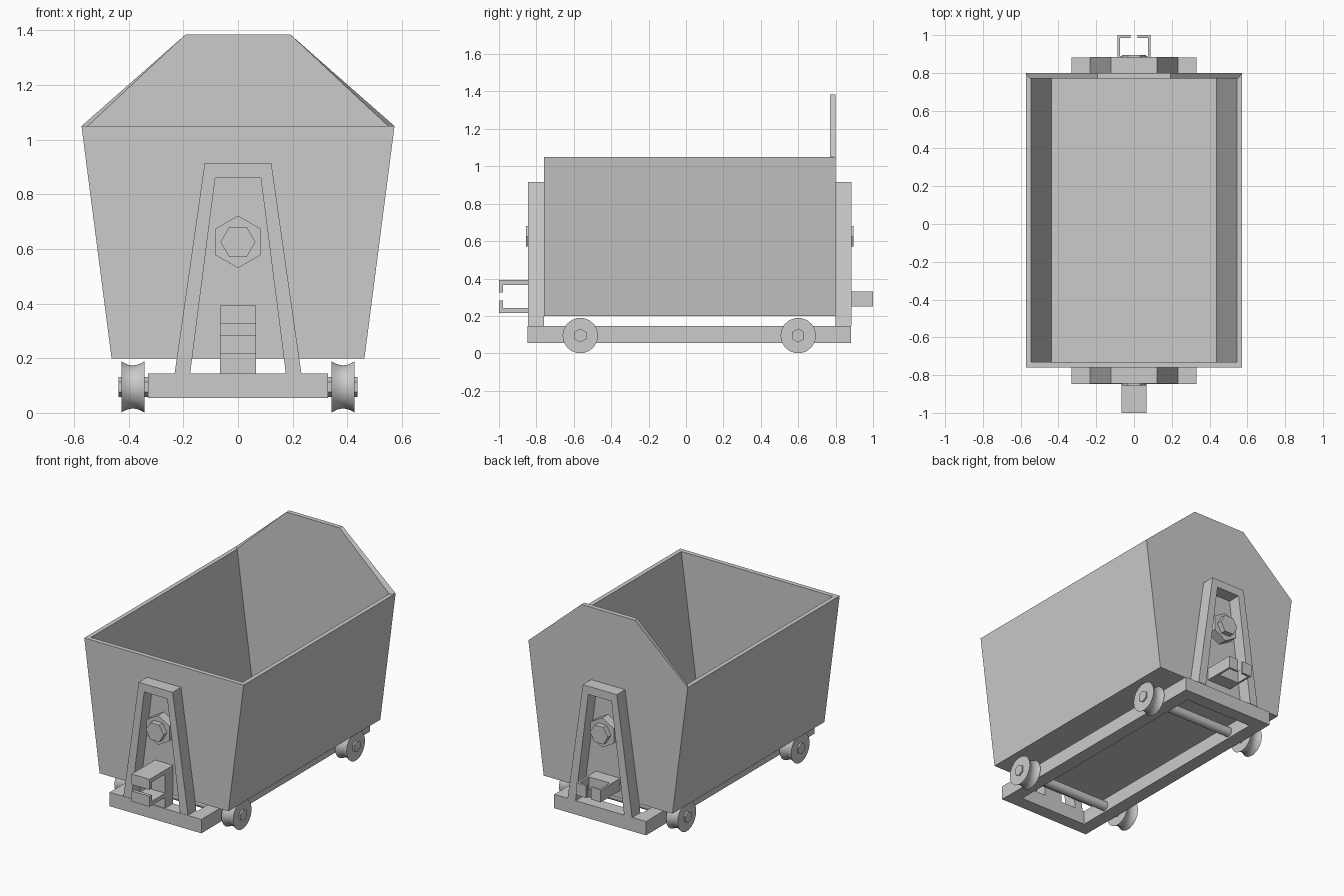
import bpy, bmesh, math
from mathutils import Vector

if "Cube" in bpy.data.objects:
    bpy.data.objects.remove(bpy.data.objects["Cube"])

steel = bpy.data.materials.new("plain grey steel")
steel.use_nodes = True
GREY = (0.6, 0.6, 0.6, 1)
steel.diffuse_color = GREY
steel.node_tree.nodes["Principled BSDF"].inputs["Base Color"].default_value = GREY


def finish(name, bm, smooth=False):
    bmesh.ops.recalc_face_normals(bm, faces=bm.faces)
    mesh = bpy.data.meshes.new(name)
    bm.to_mesh(mesh)
    bm.free()
    mesh.materials.append(steel)
    ob = bpy.data.objects.new(name, mesh)
    bpy.context.collection.objects.link(ob)
    if smooth:
        bpy.ops.object.select_all(action='DESELECT')
        ob.select_set(True)
        bpy.context.view_layer.objects.active = ob
        bpy.ops.object.shade_smooth_by_angle(angle=math.radians(40))
    return ob


def loft(name, rings, smooth=False, caps=True, closed=False):
    """Skin a series of equal-length rings of points."""
    bm = bmesh.new()
    loops = [[bm.verts.new(p) for p in ring] for ring in rings]
    pairs = list(zip(loops, loops[1:]))
    if closed:
        pairs.append((loops[-1], loops[0]))
    for a, b in pairs:
        n = len(a)
        for i in range(n):
            j = (i + 1) % n
            bm.faces.new((a[i], a[j], b[j], b[i]))
    if caps and not closed:
        bm.faces.new(loops[0])
        bm.faces.new(loops[-1])
    return finish(name, bm, smooth)


def extrude(name, profile, axis, lo, hi):
    """Extrude a 2D profile along an axis; profile is in the other two axes."""
    def ring(d):
        return [Vector(p[:axis] + (d,) + p[axis:]) for p in profile]
    return loft(name, [ring(lo), ring(hi)])


def rect(hx, y0, y1, z):
    return [(-hx, y0, z), (hx, y0, z), (hx, y1, z), (-hx, y1, z)]


def polygon(cx, cy, r, n, start=0.0):
    return [(cx + r * math.cos(start + math.tau * i / n),
             cy + r * math.sin(start + math.tau * i / n)) for i in range(n)]


def mirror_x(pts):
    return pts + [(-x, z) for x, z in reversed(pts)]


# Bin: tapered open tub with wall thickness
FRONT, BACK, WALL = -0.76, 0.80, 0.03
loft("bin", [rect(0.463, FRONT, BACK, 0.2),
             rect(0.573, FRONT, BACK, 1.05),
             rect(0.545, FRONT + WALL, BACK - WALL, 1.05),
             rect(0.438, FRONT + WALL, BACK - WALL, 0.23)])

# Raised back board, its inner face slightly narrower
loft("back_board", [[(x, y, z) for x, z in mirror_x([(base, 1.05), (0.192, 1.385)])]
                    for base, y in ((0.55, BACK - WALL), (0.573, BACK))])

# Base frame: rectangular ring
Z0, Z1, Y0, Y1, BAR = 0.055, 0.145, -0.847, 0.882, 0.087
loft("base_frame", [rect(0.33, Y0, Y1, Z0), rect(0.33, Y0, Y1, Z1),
                    rect(0.33 - BAR, Y0 + BAR, Y1 - BAR, Z1),
                    rect(0.33 - BAR, Y0 + BAR, Y1 - BAR, Z0)], closed=True)

# End supports and pivot bolts, front and back
arch = mirror_x([(0.175, Z1), (0.232, Z1), (0.122, 0.915)])
arch = [(0.175, Z1), (0.232, Z1), (0.122, 0.915), (-0.122, 0.915), (-0.232, Z1),
        (-0.175, Z1), (-0.083, 0.862), (0.083, 0.862)]
for end, wall, side in (("front", FRONT, -1), ("back", BACK, 1)):
    extrude(end + "_support", arch, 1, wall, wall + side * 0.085)
    extrude(end + "_pivot_nut", polygon(0, 0.626, 0.096, 6, math.pi / 2), 1,
            wall, wall + side * 0.06)
    extrude(end + "_pivot_bolt", polygon(0, 0.626, 0.064, 6), 1,
            wall, wall + side * 0.095)


# Couplers: C-shaped hooks, upright in front and lying flat at the back
def hook(mid, half, t, gap, root, base, tip, lip):
    upper = [(base, t), (base, half - t), (lip, half - t), (lip, gap), (tip, gap),
             (tip, half), (root, half)]
    upper = upper[1:]
    lower = [(y, -h) for y, h in reversed(upper)]
    return [(y, mid + h) for y, h in upper + lower]


extrude("front_coupler", hook(0.304, 0.089, 0.027, 0.021, FRONT, -0.84, -1.0, -0.978),
        0, -0.065, 0.065)
extrude("front_coupler_post", [(-0.84, Z1), (FRONT, Z1), (FRONT, 0.3), (-0.84, 0.3)],
        0, -0.065, 0.065)
extrude("back_coupler", [(h, y) for y, h in
                         hook(0, 0.087, 0.014, 0.018, BACK, 0.89, 1.0, 0.985)],
        2, 0.25, 0.33)

# Wheels, axles and hubs
ZW = 0.095
tread = [(0.343, 0.095), (0.357, 0.087), (0.371, 0.082), (0.385, 0.08),
         (0.399, 0.082), (0.413, 0.087), (0.427, 0.095)]
for end, yw in (("front", -0.565), ("back", 0.6)):
    loft(end + "_axle", [[(x, y, z) for y, z in polygon(yw, ZW, 0.03, 16)]
                         for x in (-0.34, 0.34)], smooth=True)
    for label, s in (("left", 1), ("right", -1)):
        loft(f"{end}_{label}_wheel",
             [[(s * x, y, z) for y, z in polygon(yw, ZW, r, 18)] for x, r in tread],
             smooth=True)
        extrude(f"{end}_{label}_hub", polygon(yw, ZW, 0.037, 6, math.pi / 2), 0,
                s * 0.325, s * 0.437)
